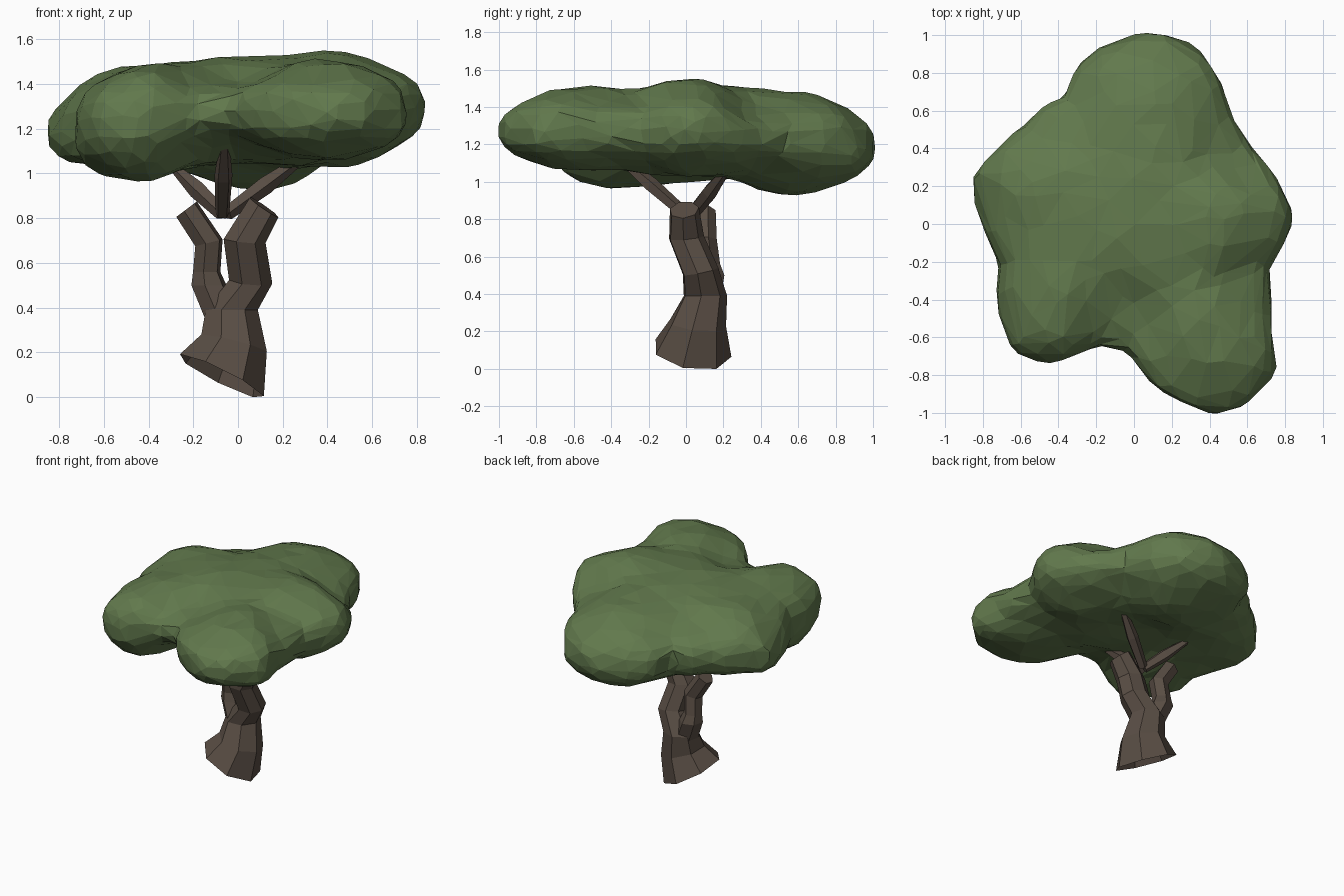
import bpy, bmesh, math
from mathutils import Vector, noise

if "Cube" in bpy.data.objects:
    bpy.data.objects.remove(bpy.data.objects["Cube"])

def material(name, rgb):
    m = bpy.data.materials.new(name)
    m.diffuse_color = (*rgb, 1)
    m.use_nodes = True
    m.node_tree.nodes["Principled BSDF"].inputs["Base Color"].default_value = m.diffuse_color
    return m

LEAF = material("leaf green", (0.12, 0.19, 0.073))
BARK = material("bark brown", (0.10, 0.075, 0.058))

def finish(name, bm, mat):
    bmesh.ops.recalc_face_normals(bm, faces=bm.faces)
    me = bpy.data.meshes.new(name)
    bm.to_mesh(me)
    bm.free()
    me.materials.append(mat)
    ob = bpy.data.objects.new(name, me)
    bpy.context.collection.objects.link(ob)
    return ob

def limb(name, nodes, sides=6, spin=0.3, open_foot=False):
    """Faceted tube; each node is (x, y, z, radius[, ring normal])."""
    bm = bmesh.new()
    pts = [Vector(n[:3]) for n in nodes]
    rings = []
    for i, n in enumerate(nodes):
        d = pts[min(i + 1, len(pts) - 1)] - pts[max(i - 1, 0)]
        d = Vector(n[4]) if len(n) > 4 else d
        d.normalize()
        u = (Vector((1, 0, 0)) - d * d.x).normalized()
        v = d.cross(u)
        angles = [spin + 2 * math.pi * k / sides for k in range(sides)]
        rings.append([bm.verts.new(pts[i] + n[3] * (u * math.cos(a) + v * math.sin(a)))
                      for a in angles])
    for a, b in zip(rings, rings[1:]):
        for k in range(sides):
            j = (k + 1) % sides
            bm.faces.new((a[k], a[j], b[j], b[k]))
    if not open_foot:
        bm.faces.new(rings[0])
    bm.faces.new(rings[-1])
    return finish(name, bm, BARK)

# Trunk with slanted, hollow, flared foot, carrying on into the thicker right bough
limb("trunk", [(-0.075, 0.03, 0.092, 0.215, (0.5, 0.165, 1)),
               (-0.02, 0.06, 0.24, 0.155, (0.25, 0.1, 1)),
               (-0.03, 0.10, 0.39, 0.12, (0, 0, 1)),
               (0.055, 0.075, 0.52, 0.10, (0.1, -0.2, 1)),
               (0.028, 0.0, 0.70, 0.097, (0.1, -0.1, 1)),
               (0.115, -0.01, 0.85, 0.08, (0.55, -0.1, 0.8))],
     sides=7, spin=-0.15, open_foot=True)
limb("left_bough", [(-0.07, 0.10, 0.36, 0.085, (0, 0, 1)),
                    (-0.13, 0.125, 0.50, 0.082, (0, 0, 1)),
                    (-0.14, 0.12, 0.56, 0.064, (0, 0, 1)),
                    (-0.13, 0.10, 0.69, 0.066, (-0.25, 0, 1)),
                    (-0.23, 0.10, 0.84, 0.06, (-0.6, 0, 0.8))])

# Thin twigs fanning up into the crown
for name, start, tip in (("left_twig", (-0.07, 0.02, 0.82), (-0.29, 0.20, 1.03)),
                         ("front_twig", (-0.07, 0.0, 0.82), (-0.06, -0.38, 1.15)),
                         ("right_twig", (-0.05, 0.03, 0.82), (0.29, 0.22, 1.07))):
    mid = [s + 0.5 * (t - s) for s, t in zip(start, tip)]
    limb(name, [(*start, 0.033), (*mid, 0.042), (*tip, 0.02)], sides=5)

# Crown outline seen from above
OUTLINE = [(0, 1), (0.2, 1), (0.37, 0.9), (0.44, 0.79), (0.53, 0.53), (0.63, 0.4),
           (0.78, 0.2), (0.84, 0.07), (0.8, -0.1), (0.71, -0.24), (0.72, -0.55),
           (0.755, -0.8), (0.57, -0.98), (0.4, -1.005), (0.23, -0.94), (0.07, -0.82),
           (-0.03, -0.66), (-0.19, -0.645), (-0.49, -0.74), (-0.63, -0.67),
           (-0.73, -0.4), (-0.71, -0.23), (-0.8, 0.02), (-0.84, 0.1), (-0.84, 0.27),
           (-0.72, 0.41), (-0.57, 0.52), (-0.46, 0.64), (-0.36, 0.66), (-0.31, 0.82),
           (-0.2, 0.92)]
POLAR = sorted((math.atan2(y, x), math.hypot(x, y)) for x, y in OUTLINE)
POLAR = ([(POLAR[-1][0] - 2 * math.pi, POLAR[-1][1])] + POLAR
         + [(POLAR[0][0] + 2 * math.pi, POLAR[0][1])])

def reach(a):
    for (a0, r0), (a1, r1) in zip(POLAR, POLAR[1:]):
        if a0 <= a <= a1:
            return r0 + (r1 - r0) * (a - a0) / (a1 - a0)

# Lobes and creases of the crown: x, y, underside, top
LOBES = [(0.12, 0.62, 0.90, 1.51), (-0.55, 0.15, 0.99, 1.50), (-0.5, -0.47, 0.92, 1.53),
         (0.43, -0.65, 1.03, 1.54), (0.48, 0.06, 1.01, 1.57), (0, 0, 1.05, 1.52),
         (-0.06, -0.58, 1.14, 1.41), (0.9, 0.1, 1.06, 1.52), (0.42, -1.0, 1.06, 1.49),
         (-0.9, 0.1, 0.95, 1.40), (0.1, 1.05, 0.92, 1.45), (-0.7, -0.35, 0.92, 1.48),
         (0.58, 0.42, 1.06, 1.40), (-0.45, 0.62, 1.0, 1.42), (0.72, -0.35, 1.08, 1.45)]

def levels(x, y):
    w = [1 / (0.015 + (x - l[0]) ** 2 + (y - l[1]) ** 2) ** 1.8 for l in LOBES]
    return [sum(k * l[i] for k, l in zip(w, LOBES)) / sum(w) for i in (2, 3)]

# Crown: ball pushed out to the outline and lobe heights, slightly lumpy
bm = bmesh.new()
bmesh.ops.create_icosphere(bm, subdivisions=5, radius=1)
for v in bm.verts:
    a = math.atan2(v.co.y, v.co.x)
    flat = min(1, math.hypot(v.co.x, v.co.y))
    rho = reach(a) * flat ** 0.72
    x, y = rho * math.cos(a), rho * math.sin(a)
    low, high = levels(x, y)
    rise = math.copysign(abs(v.co.z) ** 0.7, v.co.z)
    p = Vector((x, y, (low + high) / 2 + (high - low) / 2 * rise))
    v.co = p + noise.noise_vector(p * 6) * 0.017
crown = finish("crown", bm, LEAF)

# Even out the mesh, then collapse it to large irregular facets
even = crown.modifiers.new("even_mesh", 'REMESH')
even.mode = 'VOXEL'
even.voxel_size = 0.04
even.use_smooth_shade = False
thin = crown.modifiers.new("uneven_facets", 'DECIMATE')
thin.ratio = 0.085
